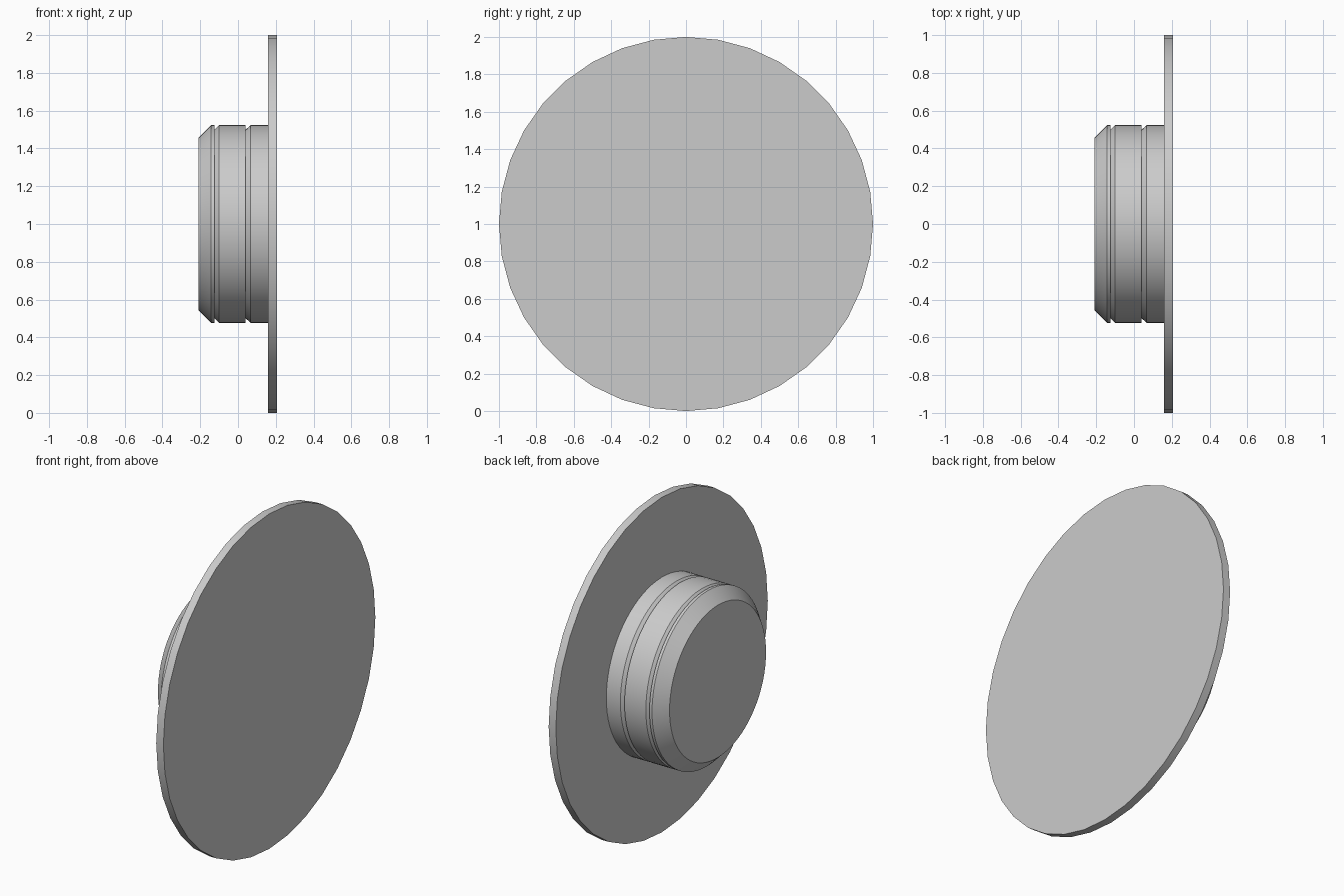
import bpy
import math

default = bpy.data.objects.get("Cube")
if default:
    bpy.data.objects.remove(default, do_unlink=True)

grey = bpy.data.materials.new("light_grey")
grey.use_nodes = True
colour = (0.6, 0.6, 0.6, 1)
grey.diffuse_color = colour
grey.node_tree.nodes["Principled BSDF"].inputs["Base Color"].default_value = colour


def lathe(name, profile, sides):
    """Turn (x, radius) points around the x axis and cap both ends."""
    verts, faces = [], []
    for x, r in profile:
        for i in range(sides):
            a = math.tau * i / sides
            verts.append((x, r * math.cos(a), 1 + r * math.sin(a)))
    for k in range(len(profile) - 1):
        for i in range(sides):
            j = (i + 1) % sides
            a, b = k * sides, (k + 1) * sides
            faces.append((a + j, a + i, b + i, b + j))
    last = (len(profile) - 1) * sides
    faces.append(tuple(reversed(range(sides))))
    faces.append(tuple(range(last, last + sides)))
    mesh = bpy.data.meshes.new(name)
    mesh.from_pydata(verts, [], faces)
    mesh.materials.append(grey)
    obj = bpy.data.objects.new(name, mesh)
    bpy.context.collection.objects.link(obj)
    # Consistent outward faces, smooth sides with sharp rims
    bpy.ops.object.select_all(action='DESELECT')
    obj.select_set(True)
    bpy.context.view_layer.objects.active = obj
    bpy.ops.object.mode_set(mode='EDIT')
    bpy.ops.mesh.select_all(action='SELECT')
    bpy.ops.mesh.normals_make_consistent(inside=False)
    bpy.ops.object.mode_set(mode='OBJECT')
    bpy.ops.object.shade_smooth_by_angle(angle=math.radians(30))
    return obj


# Wide thin plate
lathe("flange_disc", [(0.16, 1), (0.207, 1)], 36)

# Plug with a chamfered end and two shallow V grooves
R, GROOVE = 0.523, 0.5
plug_profile = [
    (-0.21, 0.455), (-0.142, R),
    (-0.125, R), (-0.124, GROOVE), (-0.101, R),
    (0.04, R), (0.041, GROOVE), (0.067, R),
    (0.17, R),
]
lathe("grooved_plug", plug_profile, 72)
